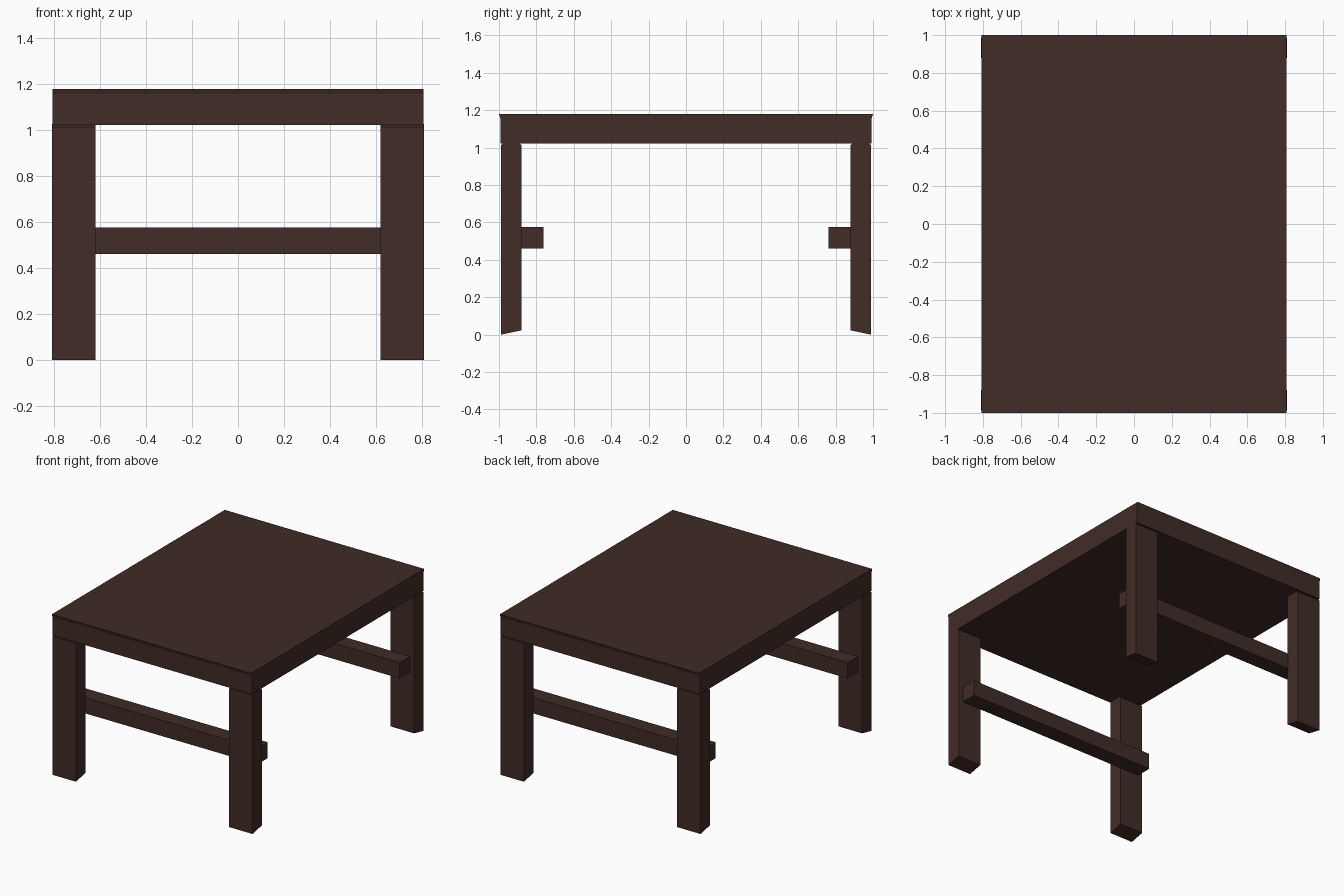
import bpy

if "Cube" in bpy.data.objects:
    bpy.data.objects.remove(bpy.data.objects["Cube"])

wood = bpy.data.materials.new("dark_wood")
wood.diffuse_color = (0.052, 0.025, 0.019, 1)
wood.use_nodes = True
wood.node_tree.nodes["Principled BSDF"].inputs["Base Color"].default_value = wood.diffuse_color


def extrude_x(name, profile, x0, x1):
    """Solid made from a (y, z) profile extruded along x."""
    n = len(profile)
    verts = [(x, y, z) for x in (x0, x1) for y, z in profile]
    faces = [tuple(range(n))[::-1], tuple(range(n, 2 * n))]
    faces += [(i, (i + 1) % n, n + (i + 1) % n, n + i) for i in range(n)]
    mesh = bpy.data.meshes.new(name)
    mesh.from_pydata(verts, [], faces)
    mesh.materials.append(wood)
    obj = bpy.data.objects.new(name, mesh)
    bpy.context.collection.objects.link(obj)
    return obj


def mirrored(obj, use_x):
    """Repeat a part on the opposite side(s) of the table."""
    mod = obj.modifiers.new("mirror", 'MIRROR')
    mod.use_axis = (use_x, True, False)
    return obj


# Thick top with a small flared lip on the front and back edges
extrude_x("table_top",
          [(-0.993, 1.023), (0.993, 1.023), (0.993, 1.157),
           (1.0, 1.18), (-1.0, 1.18), (-0.993, 1.157)], -0.807, 0.807)

# Four legs with slanted feet and slightly chamfered upper ends
mirrored(extrude_x("legs",
                   [(0.88, 0.023), (0.988, 0.0), (0.988, 1.013),
                    (0.975, 1.027), (0.893, 1.027), (0.88, 1.013)], 0.62, 0.81), True)

# Cross rails on the inner faces of the legs
mirrored(extrude_x("cross_rails",
                   [(0.763, 0.46), (0.882, 0.46), (0.882, 0.576), (0.763, 0.576)],
                   -0.775, 0.775), False)
